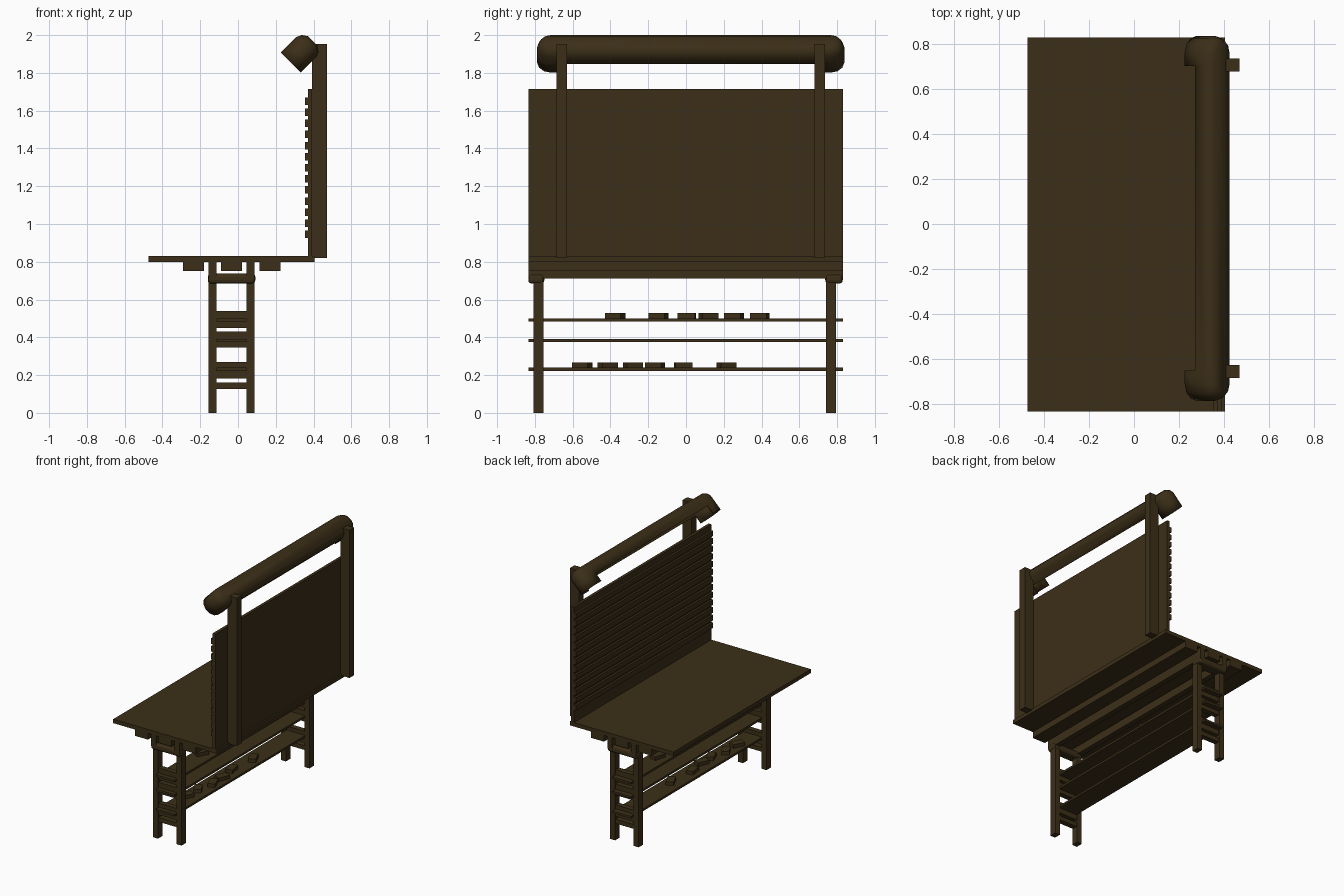
import bpy, bmesh, math, random
from mathutils import Vector

if "Cube" in bpy.data.objects:
    bpy.data.objects.remove(bpy.data.objects["Cube"])

random.seed(4)
wood = bpy.data.materials.new("dark_brown")
wood.diffuse_color = (0.045, 0.028, 0.009, 1)
wood.use_nodes = True
wood.node_tree.nodes["Principled BSDF"].inputs["Base Color"].default_value = wood.diffuse_color


def finish(name, bm):
    bmesh.ops.recalc_face_normals(bm, faces=bm.faces)
    me = bpy.data.meshes.new(name)
    bm.to_mesh(me)
    bm.free()
    ob = bpy.data.objects.new(name, me)
    bpy.context.collection.objects.link(ob)
    me.materials.append(wood)
    return ob


def box(name, x, y, z, bevel=0):
    """Box from (min, max) ranges."""
    bm = bmesh.new()
    bmesh.ops.create_cube(bm, size=1)
    for v in bm.verts:
        for i, r in enumerate((x, y, z)):
            v.co[i] = r[0] if v.co[i] < 0 else r[1]
    ob = finish(name, bm)
    if bevel:
        m = ob.modifiers.new("round", 'BEVEL')
        m.width = bevel
        m.segments = 3
    return ob


FULL = (-0.835, 0.83)

# table top and the long beams beneath it
box("table_top", (-0.475, 0.405), FULL, (0.80, 0.83))
for i, x in enumerate((-0.29, -0.09, 0.115)):
    box(f"top_beam_{i}", (x, x + 0.11), FULL, (0.752, 0.80))

# rails along the tops of the legs
leg_x = ((-0.155, -0.113), (0.045, 0.087))
for i, x in enumerate(leg_x):
    box(f"leg_rail_{i}", x, FULL, (0.712, 0.80))

# trestle legs, end brackets and rungs
leg_y = ((-0.808, -0.755), (0.742, 0.795))
rungs = ((0.5, 0.54), (0.45, 0.485), (0.39, 0.43), (0.345, 0.375),
         (0.24, 0.27), (0.182, 0.222), (0.127, 0.16))
for j, y in enumerate(leg_y):
    for i, x in enumerate(leg_x):
        box(f"leg_{j}{i}", x, y, (0, 0.80))
    by = (FULL[0], -0.75) if j == 0 else (0.737, FULL[1])
    box(f"end_bracket_{j}", (-0.16, 0.092), by, (0.685, 0.737), 0.018)
    for k, z in enumerate(rungs):
        box(f"rung_{j}{k}", (-0.115, 0.047), (y[0] + 0.006, y[1] - 0.006), z)

# shelves
for i, z in enumerate((0.485, 0.375, 0.223)):
    box(f"shelf_{i}", (-0.113, 0.045), FULL, (z, z + 0.016))

# loose blocks lying on two shelves
for s, (z, ys) in enumerate(((0.5, (-0.375, -0.145, 0.005, 0.12, 0.255, 0.39)),
                             (0.238, (-0.55, -0.415, -0.28, -0.165, -0.015, 0.215)))):
    for i, y in enumerate(ys):
        ob = box(f"loose_block_{s}{i}", (-0.028, 0.028), (-0.046, 0.046), (0, 0.028))
        ob.location = (-0.034 + random.uniform(-0.025, 0.025), y, z)
        ob.rotation_euler.z = random.uniform(-0.6, 0.6)

# back board with horizontal slats
box("back_board", (0.37, 0.393), FULL, (0.83, 1.715))
for i in range(13):
    z = 0.925 + i * 0.0588
    box(f"slat_{i}", (0.354, 0.372), FULL, (z, z + 0.04))

# rear posts
for i, y in enumerate(((-0.686, -0.629), (0.68, 0.737))):
    box(f"rear_post_{i}", (0.392, 0.47), y, (0.82, 1.953))

# lamp shade: open trough with domed back and deeper round ends
centre = Vector((0.325, 0.025, 1.90))
n_dir = Vector((1, 0, 1)).normalized()
e_dir = Vector((1, 0, -1)).normalized()
HALF, INNER, SEG = 0.738, 0.06, 6


def ring(bm, r, n):
    pts = []
    for s in (1, -1):
        pts.append((s * r, s * (HALF - INNER)))
        for k in range(SEG + 1):
            a = math.pi * k / SEG
            pts.append((s * r * math.cos(a), s * (HALF + r * math.sin(a))))
        pts.append((-s * r, s * (HALF - INNER)))
    return [bm.verts.new(centre + e_dir * e + Vector((0, y, 0)) + n_dir * n)
            for e, y in pts]


bm = bmesh.new()
rings = [ring(bm, r, n) for r, n in ((0.075, -0.065), (0.075, 0.0), (0.075, 0.052),
                                     (0.062, 0.08), (0.036, 0.098))]
count = len(rings[0])
for level, (a, b) in enumerate(zip(rings, rings[1:])):
    for i in range(count):
        if level == 0 and i in (count // 2 - 1, count - 1):
            continue  # long sides are cut away
        j = (i + 1) % count
        bm.faces.new((a[i], a[j], b[j], b[i]))
bm.faces.new(rings[-1])
lamp = finish("lamp_shade", bm)
m = lamp.modifiers.new("thickness", 'SOLIDIFY')
m.thickness = 0.006
bpy.context.view_layer.objects.active = lamp
lamp.select_set(True)
bpy.ops.object.shade_smooth_by_angle(angle=math.radians(40))
